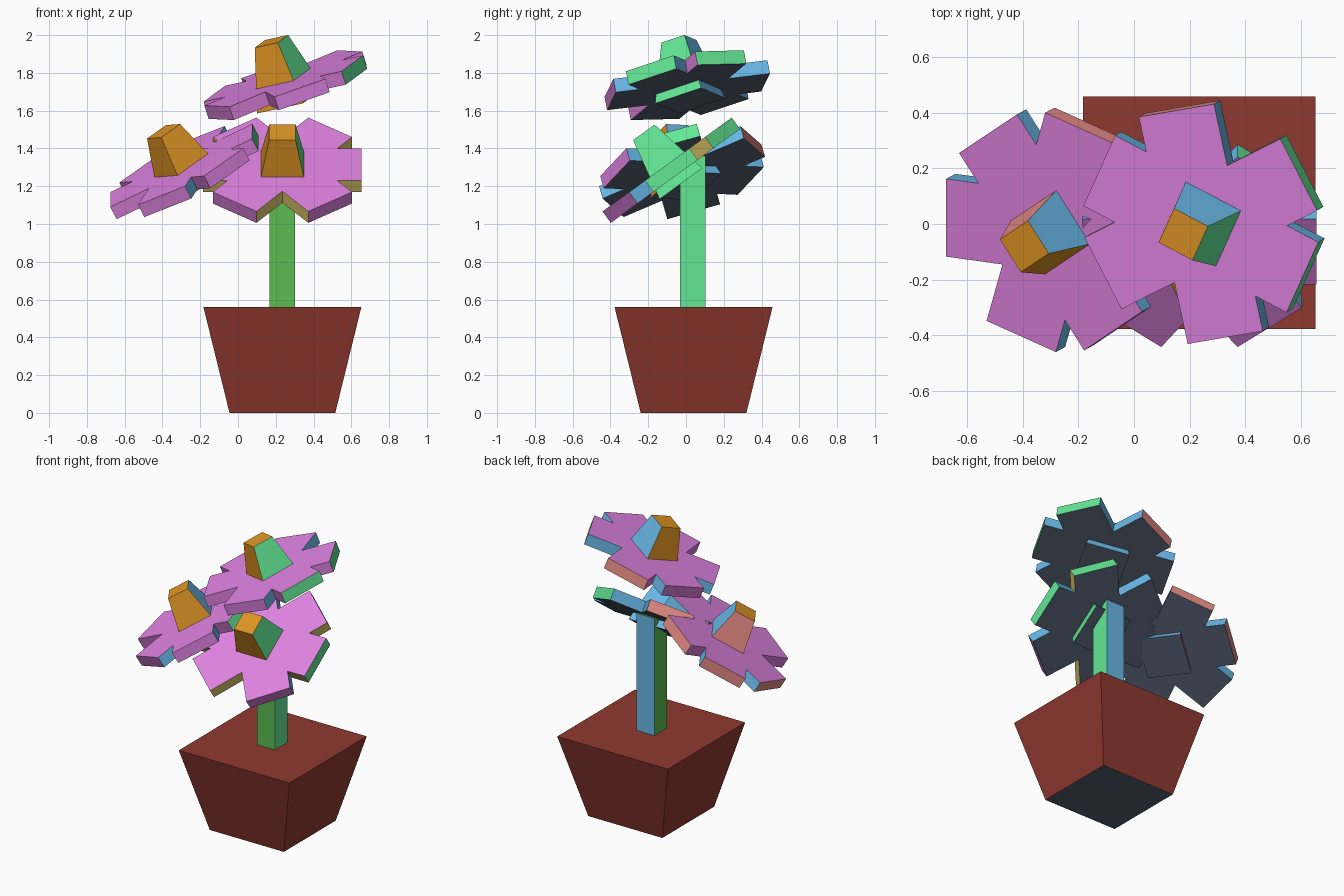
import bpy, bmesh
from math import radians
from mathutils import Matrix, Vector

if "Cube" in bpy.data.objects:
    bpy.data.objects.remove(bpy.data.objects["Cube"], do_unlink=True)


def linear(c):
    c /= 255
    return c / 12.92 if c < 0.04045 else ((c + 0.055) / 1.055) ** 2.4


def material(name, r, g, b):
    mat = bpy.data.materials.new(name)
    mat.use_nodes = True
    colour = (linear(r), linear(g), linear(b), 1)
    mat.diffuse_color = colour
    mat.node_tree.nodes["Principled BSDF"].inputs["Base Color"].default_value = colour
    return mat


MATS = {
    "petal": material("petal purple", 222, 130, 224),
    "orange": material("centre orange", 222, 148, 36),
    "pot": material("pot red", 143, 57, 49),
    "stem": material("stem green", 92, 188, 82),
    "mint": material("mint green", 100, 232, 150),
    "blue": material("sky blue", 108, 188, 236),
    "salmon": material("salmon", 240, 146, 140),
    "yellow": material("pale yellow", 240, 216, 118),
    "slate": material("slate", 83, 94, 112),
}
SIDES = ["-x", "+x", "-y", "+y", "-z", "+z"]


def block(name, bottom, top, z0, z1, colours, matrix):
    """Box or frustum from half sizes; colours follow the order of SIDES."""
    bm = bmesh.new()
    bmesh.ops.create_cube(bm, size=2)
    for v in bm.verts:
        half, z = (top, z1) if v.co.z > 0 else (bottom, z0)
        v.co = (v.co.x * half[0], v.co.y * half[1], z)
    bm.normal_update()
    used = list(dict.fromkeys(colours))
    for f in bm.faces:
        axis = max(range(3), key=lambda i: abs(f.normal[i]))
        f.material_index = used.index(colours[axis * 2 + (f.normal[axis] > 0)])
    mesh = bpy.data.meshes.new(name)
    bm.to_mesh(mesh)
    bm.free()
    for key in used:
        mesh.materials.append(MATS[key])
    obj = bpy.data.objects.new(name, mesh)
    obj.matrix_world = matrix
    bpy.context.collection.objects.link(obj)
    return obj


def flower(name, centre, normal, turn, front, ends, centre_ends):
    """Three crossed bars make six petals around a tapered centre."""
    tilt = Vector((0, 0, 1)).rotation_difference(Vector(normal)).to_matrix().to_4x4()
    base = Matrix.Translation(centre) @ tilt @ Matrix.Rotation(radians(turn), 4, "Z")
    for i, (angle, pair) in enumerate(zip((0, 53, -53), ends)):
        block(f"{name}_petal_bar_{i + 1}", (0.42, 0.145), (0.42, 0.145), -0.075, 0,
              [*pair, front, "blue", "slate", "petal"],
              base @ Matrix.Rotation(radians(angle), 4, "Z"))
    block(f"{name}_centre", (0.14, 0.14), (0.07, 0.07), -0.125, 0.21,
          [*centre_ends, "orange", "blue", "slate", "orange"], base)


# Pot and stem
block("pot", (0.28, 0.28), (0.418, 0.418), 0, 0.56,
      ["pot"] * 4 + ["slate", "pot"], Matrix.Translation((0.235, 0.04, 0)))
block("stem", (0.068, 0.068), (0.068, 0.068), 0.5, 1.36,
      ["stem", "mint", "stem", "blue", "slate", "stem"],
      Matrix.Translation((0.235, 0.035, 0)))

# Flowers
flower("front_flower", (0.235, -0.10, 1.315), (0, -0.588, 0.81), 0, "yellow",
       [("salmon", "mint"), ("petal", "mint"), ("salmon", "petal")],
       ("orange", "mint"))
flower("top_flower", (0.24, 0, 1.77), (-0.32, -0.19, 1), -26, "petal",
       [("petal", "mint"), ("petal", "mint"), ("salmon", "petal")],
       ("orange", "mint"))
flower("side_flower", (-0.30, -0.03, 1.31), (-0.52, -0.28, 1), -57, "petal",
       [("salmon", "petal"), ("salmon", "mint"), ("salmon", "petal")],
       ("salmon", "orange"))
